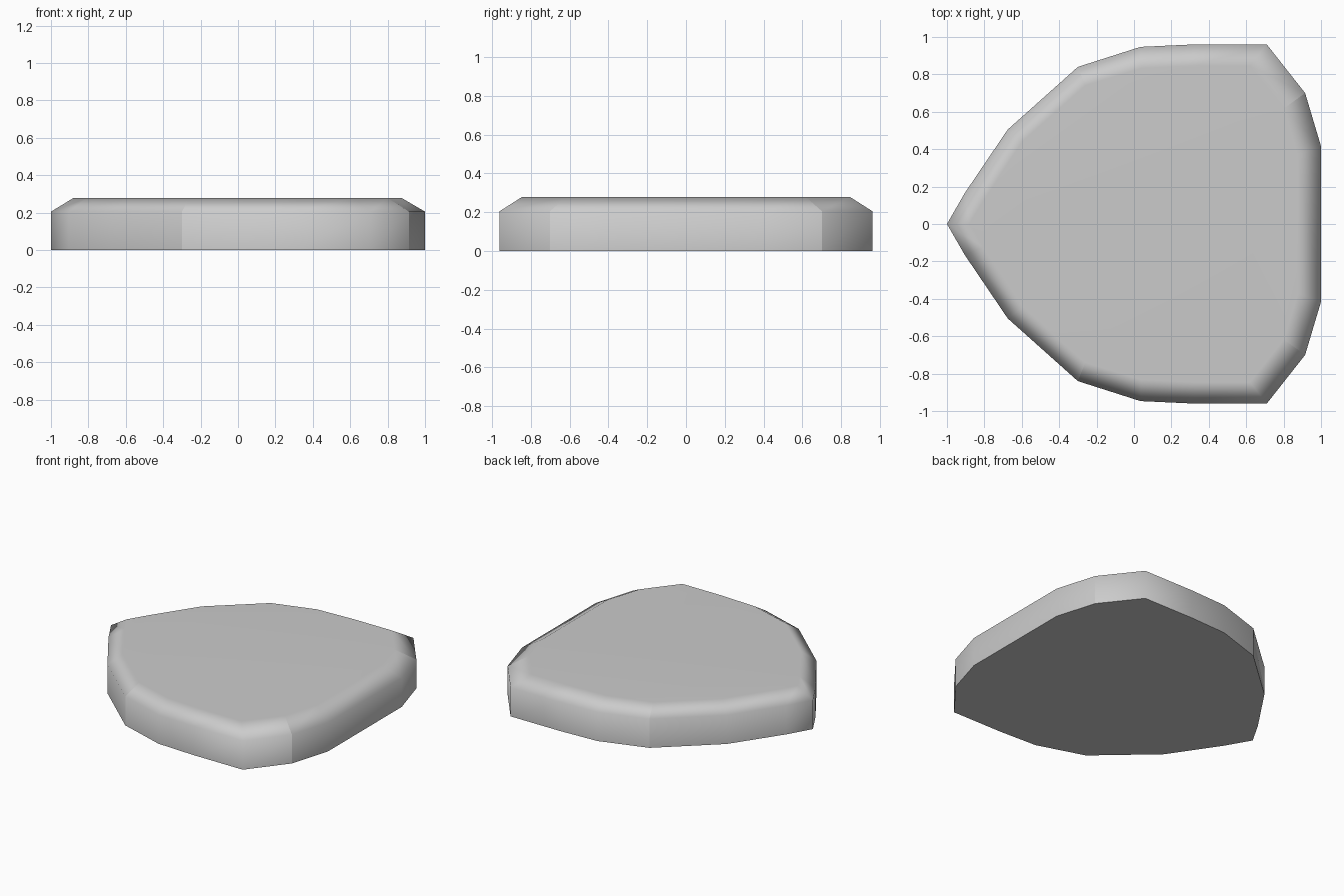
import bpy, bmesh

if "Cube" in bpy.data.objects:
    bpy.data.objects.remove(bpy.data.objects["Cube"])

# Half outlines from the pointed tip (-x) to the blunt end (+x); mirrored in y
OUTER = [(-1, 0), (-0.905, 0.165), (-0.675, 0.505), (-0.3, 0.84), (0.035, 0.947),
         (0.32, 0.96), (0.71, 0.96), (0.915, 0.70), (1, 0.415)]
INNER = [(-0.88, 0), (-0.805, 0.125), (-0.595, 0.443), (-0.26, 0.74), (0.04, 0.832),
         (0.32, 0.845), (0.62, 0.845), (0.80, 0.617), (0.875, 0.37)]


def ring(bm, half, z):
    pts = [(x, -y) for x, y in half] + half[:0:-1]
    return [bm.verts.new((x, y, z)) for x, y in pts]


bm = bmesh.new()
rings = [ring(bm, OUTER, 0), ring(bm, OUTER, 0.205), ring(bm, INNER, 0.278)]
n = len(rings[0])

# Side walls and sloped rim
for low, high in zip(rings, rings[1:]):
    for i in range(n):
        j = (i + 1) % n
        bm.faces.new((low[i], low[j], high[j], high[i]))

# Flat bottom and top
bm.faces.new(rings[0][::-1])
bm.faces.new(rings[2])

# Smooth shading, with hard bottom edge and four shading seams
for f in bm.faces:
    f.smooth = True
for e in bm.edges:
    if all(v.co.z < 0.01 for v in e.verts):
        e.smooth = False
for i in (3, 7, n - 7, n - 3):
    for low, high in zip(rings, rings[1:]):
        bm.edges.get((low[i], high[i])).smooth = False

mesh = bpy.data.meshes.new("slab")
bm.to_mesh(mesh)
bm.free()
slab = bpy.data.objects.new("slab", mesh)
bpy.context.collection.objects.link(slab)

# Keep the top face visually flat while its rim blends smoothly
wn = slab.modifiers.new("weighted_normals", 'WEIGHTED_NORMAL')
wn.keep_sharp = True
